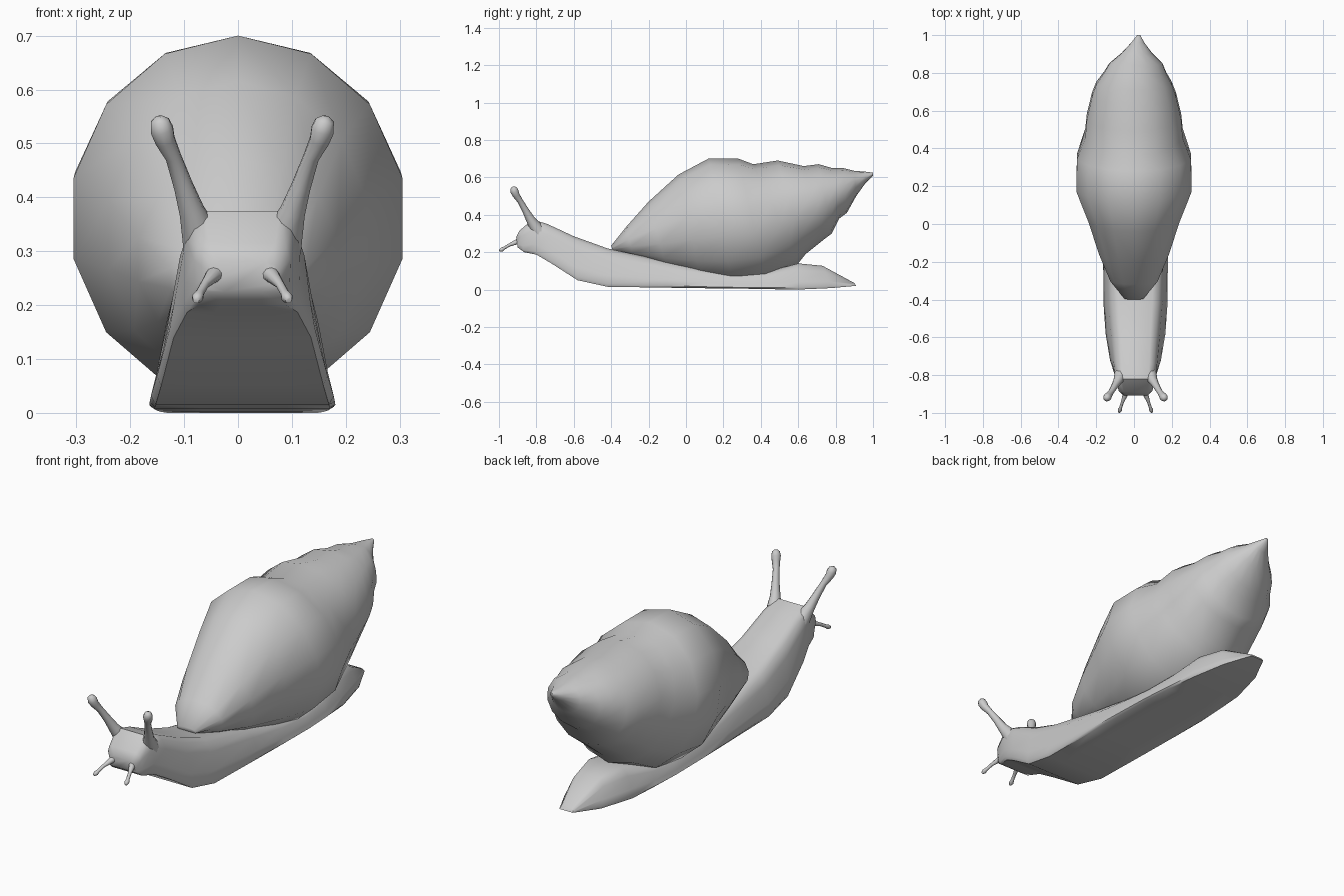
import bpy, math
from mathutils import Vector

CX = 0.008  # body centre line


def loft(name, rings, angle=40):
    n = len(rings[0])
    verts = [v for r in rings for v in r]
    faces = [(i * n + j, i * n + (j + 1) % n, (i + 1) * n + (j + 1) % n, (i + 1) * n + j)
             for i in range(len(rings) - 1) for j in range(n)]
    faces += [tuple(range(n))[::-1], tuple(range((len(rings) - 1) * n, len(rings) * n))]
    me = bpy.data.meshes.new(name)
    me.from_pydata(verts, [], faces)
    ob = bpy.data.objects.new(name, me)
    bpy.context.collection.objects.link(ob)
    bpy.ops.object.select_all(action='DESELECT')
    ob.select_set(True)
    bpy.context.view_layer.objects.active = ob
    bpy.ops.object.mode_set(mode='EDIT')
    bpy.ops.mesh.select_all(action='SELECT')
    bpy.ops.mesh.normals_make_consistent(inside=False)
    bpy.ops.object.mode_set(mode='OBJECT')
    bpy.ops.object.shade_smooth_by_angle(angle=math.radians(angle))
    return ob


def tube(name, path, n=10):
    pts = [Vector(p[:3]) for p in path]
    rings = []
    for i, p in enumerate(pts):
        d = (pts[min(i + 1, len(pts) - 1)] - pts[max(i - 1, 0)]).normalized()
        a = d.cross(Vector((1, 0, 0))).normalized()
        b = d.cross(a)
        rings.append([p + path[i][3] * (a * math.cos(t) + b * math.sin(t))
                      for t in [2 * math.pi * k / n for k in range(n)]])
    return loft(name, rings, 70)


# Shell: tilted rings (top y, top z, bottom y, bottom z, half width, x shift)
shell = [(-.40, .235, -.39, .205, .05, 0), (-.32, .335, -.28, .165, .125, 0),
         (-.20, .47, -.10, .10, .185, 0), (-.04, .615, .08, .045, .24, 0),
         (.12, .70, .25, .022, .305, 0), (.28, .70, .43, .05, .302, 0),
         (.36, .67, .60, .14, .258, 0), (.49, .69, .64, .19, .25, 0),
         (.63, .66, .74, .27, .222, 0), (.71, .67, .78, .30, .20, 0),
         (.78, .65, .82, .38, .165, .005), (.84, .65, .86, .41, .14, .01),
         (.90, .635, .91, .50, .08, .015), (.96, .63, .96, .57, .035, .02),
         (1.0, .625, 1.0, .61, .008, .025)]
N = 14
K = math.cos(math.pi / N)
rings = []
for yt, zt, yb, zb, w, x in shell:
    ring = []
    for k in range(N):
        t = 2 * math.pi * (k + .5) / N
        c, s = math.cos(t), math.sin(t) / math.sin(math.pi * 7 / 14)
        v = (s + 1) / 2
        ring.append((x + w * c / K, yb + (yt - yb) * v, zb + (zt - zb) * v))
    rings.append(ring)
loft("shell", rings, 60)

# Body and foot: sections (top y, top z, bottom y, bottom z, sole half width, back half width)
body = [(-.908, .28, -.90, .225, .07, .065), (-.89, .315, -.865, .20, .088, .09),
        (-.82, .375, -.80, .187, .11, .103), (-.74, .35, -.72, .14, .137, .107),
        (-.60, .285, -.58, .05, .162, .115), (-.42, .22, -.42, .015, .173, .13),
        (-.10, .15, -.10, .01, .175, .135), (.10, .11, .10, .007, .175, .145),
        (.30, .085, .30, .005, .172, .145), (.45, .10, .45, .002, .163, .13),
        (.60, .14, .60, 0, .15, .10), (.73, .127, .78, .008, .105, .07),
        (.90, .035, .91, .02, .038, .03)]
half = [(.45, 0), (.93, 0), (1, .08), (.99, .3), (1, .72), (.9, .92), (.68, 1)]
outline = half + [(-u, v) for u, v in reversed(half)]
loft("body", [[(CX + u * (wb + (wt - wb) * v), yb + (yt - yb) * v, zb + (zt - zb) * v)
               for u, v in outline] for yt, zt, yb, zb, wb, wt in body], 50)

# Eye stalks and lower feelers, one of each per side (x, y, z, radius)
stalk = [(.066, -.775, .29, .044), (.080, -.805, .335, .034), (.094, -.832, .375, .024),
         (.109, -.856, .42, .0185), (.128, -.888, .475, .015), (.143, -.908, .505, .019),
         (.149, -.917, .525, .022), (.153, -.922, .542, .018), (.154, -.924, .55, .007)]
feeler = [(.040, -.87, .262, .022), (.055, -.905, .255, .014), (.070, -.945, .238, .008),
          (.079, -.972, .222, .008), (.083, -.985, .214, .011), (.086, -.997, .209, .006)]
for side, s in (("right", 1), ("left", -1)):
    for part, path in (("eye_stalk", stalk), ("feeler", feeler)):
        tube(f"{part}_{side}", [(CX + s * x, y, z, r) for x, y, z, r in path])
